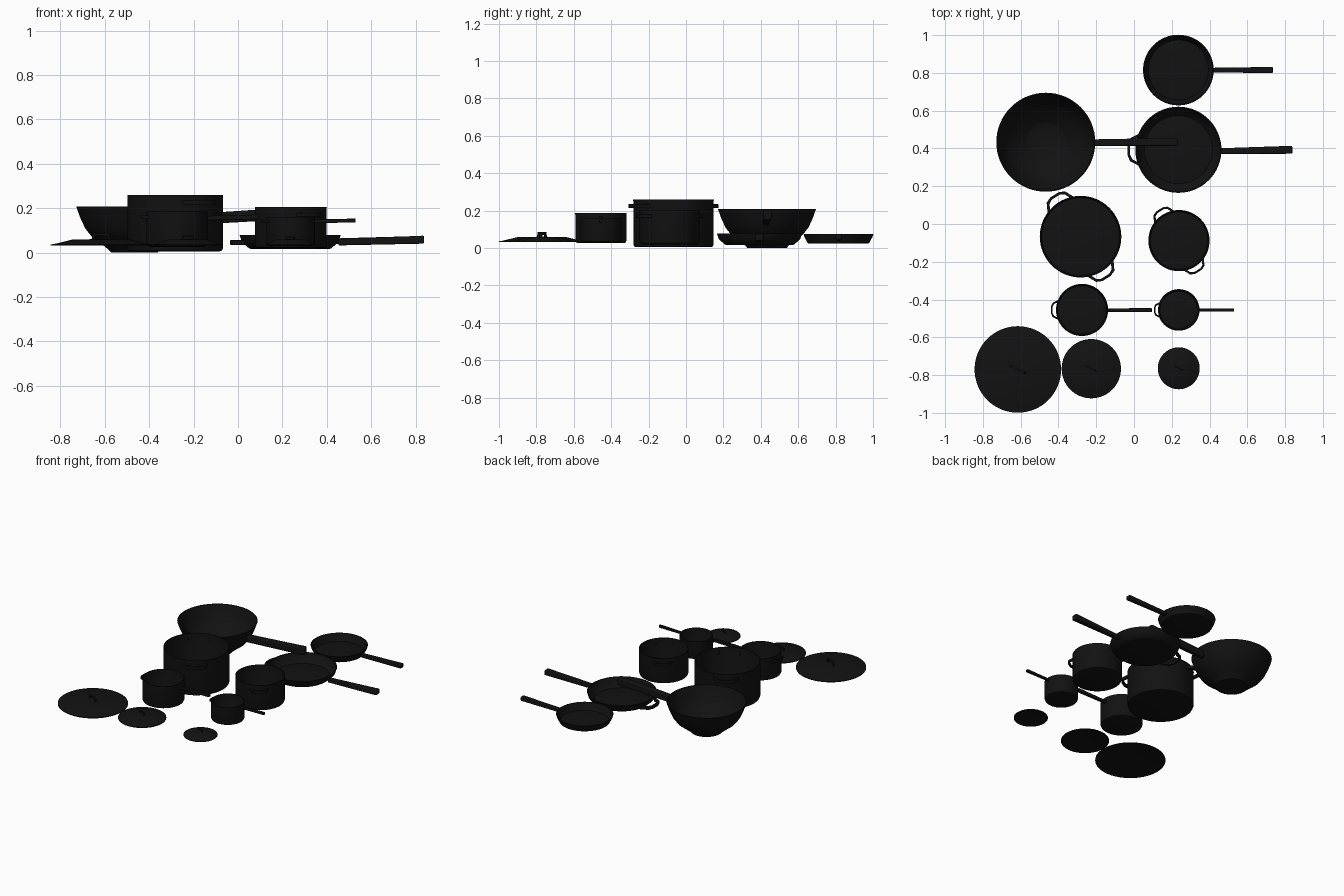
import bpy, bmesh, math
from mathutils import Vector, Matrix

if "Cube" in bpy.data.objects:
    bpy.data.objects.remove(bpy.data.objects["Cube"])

black = bpy.data.materials.new("black_enamel")
black.diffuse_color = (0.006, 0.006, 0.006, 1)
black.use_nodes = True
black.node_tree.nodes["Principled BSDF"].inputs["Base Color"].default_value = black.diffuse_color


def finish(bm, name, bevel=0.0):
    bmesh.ops.recalc_face_normals(bm, faces=bm.faces)
    me = bpy.data.meshes.new(name)
    bm.to_mesh(me)
    bm.free()
    ob = bpy.data.objects.new(name, me)
    bpy.context.collection.objects.link(ob)
    me.materials.append(black)
    if bevel:
        m = ob.modifiers.new("bevel", "BEVEL")
        m.width, m.segments = bevel, 2
    bpy.ops.object.select_all(action='DESELECT')
    ob.select_set(True)
    bpy.context.view_layer.objects.active = ob
    bpy.ops.object.shade_smooth_by_angle(angle=math.radians(35))
    return ob


def lathe(name, x, y, profile, n=64):
    """Revolve a profile of (radius, z) that starts and ends on the axis."""
    bm = bmesh.new()
    vs = [bm.verts.new((x + r, y, z)) for r, z in profile]
    es = [bm.edges.new(p) for p in zip(vs, vs[1:])]
    bmesh.ops.spin(bm, geom=vs + es, cent=(x, y, 0), axis=(0, 0, 1),
                   angle=2 * math.pi, steps=n, use_duplicate=False)
    bmesh.ops.remove_doubles(bm, verts=bm.verts, dist=1e-5)
    return finish(bm, name)


def vessel(name, x, y, outer, t=0.006):
    """Open pan: outer wall up, rim, inner wall down, inner floor."""
    inner = [(r - t, z + (t if i == 0 else 0)) for i, (r, z) in enumerate(outer)]
    return lathe(name, x, y, [(0, outer[0][1])] + outer + inner[::-1]
                 + [(0, outer[0][1] + t)])


def pot(name, x, y, r, z0, z1):
    return vessel(name, x, y, [(r - 0.015, z0), (r - 0.005, z0 + 0.004),
                               (r - 0.001, z0 + 0.014), (r - 0.001, z1 - 0.008),
                               (r, z1)])


def long_handle(name, a, b, wa, ha, wb, hb):
    """Tapered bar running in +x from a to b."""
    bm = bmesh.new()
    rings = []
    for p, w, h in ((a, wa, ha), (b, wb, hb)):
        rings.append([bm.verts.new(Vector(p) + Vector((0, sy * w / 2, sz * h / 2)))
                      for sy, sz in ((-1, -1), (1, -1), (1, 1), (-1, 1))])
    for i in range(4):
        j = (i + 1) % 4
        bm.faces.new((rings[0][i], rings[0][j], rings[1][j], rings[1][i]))
    bm.faces.new(rings[0])
    bm.faces.new(rings[1])
    return finish(bm, name, min(wa, ha) * 0.2)


def loop_handle(name, x, y, r, z, angle, w, d, t, h):
    """Flat looped grip on a wall of radius r, half width w, reach d."""
    base = math.sqrt(r * r - w * w) - 0.004
    outer = [(base, w), (r + 0.7 * d, 0.68 * w), (r + d, 0.3 * w)]
    outer += [(a, -b) for a, b in reversed(outer)]
    inner = [(base, w - 1.3 * t), (r + 0.7 * d - t, 0.68 * w - 0.6 * t),
             (r + d - t, 0.3 * w)]
    inner += [(a, -b) for a, b in reversed(inner)]
    bm = bmesh.new()
    rings = [[bm.verts.new((*p, z + s * h / 2)) for p, s in
              ((o, -1), (o, 1), (i, 1), (i, -1))] for o, i in zip(outer, inner)]
    for p, q in zip(rings, rings[1:]):
        for i in range(4):
            j = (i + 1) % 4
            bm.faces.new((p[i], p[j], q[j], q[i]))
    bm.faces.new(rings[0])
    bm.faces.new(rings[-1])
    bm.transform(Matrix.Translation((x, y, 0)) @ Matrix.Rotation(math.radians(angle), 4, 'Z'))
    return finish(bm, name, 0.002)


def lid(name, x, y, r):
    """Stepped shallow lid with a small bridge grip."""
    k = r / 0.228
    lathe(name, x, y, [(0, 0.045), (r * 0.55, 0.045), (r * 0.96, 0.031), (r, 0.031),
                       (r, 0.036), (r * 0.9, 0.040), (r * 0.58, 0.058), (0, 0.061)])
    bm = bmesh.new()
    L, t = 0.048 * k, 0.008 * k
    top = 0.061 + 0.024 * k
    side = [(-L, 0.056), (-L * 0.8, top), (L * 0.8, top), (L, 0.056),
            (L - 1.4 * t, 0.056), (L * 0.8 - t, top - t),
            (-L * 0.8 + t, top - t), (-L + 1.4 * t, 0.056)]
    f = bm.faces.new([bm.verts.new((a, -0.006 * k, b)) for a, b in side])
    g = bmesh.ops.extrude_face_region(bm, geom=[f])
    bmesh.ops.translate(bm, vec=(0, 0.012 * k, 0),
                        verts=[v for v in g["geom"] if isinstance(v, bmesh.types.BMVert)])
    bm.transform(Matrix.Translation((x, y, 0)) @ Matrix.Rotation(math.radians(-27), 4, 'Z'))
    finish(bm, name + "_grip")


# Frying pans
vessel("small_frying_pan", 0.235, 0.815,
       [(0.155, 0.023), (0.165, 0.027), (0.182, 0.06), (0.187, 0.076)])
long_handle("small_frying_pan_handle", (0.415, 0.815, 0.05), (0.735, 0.815, 0.057),
            0.024, 0.026, 0.033, 0.03)
vessel("large_frying_pan", 0.235, 0.393,
       [(0.175, 0.016), (0.186, 0.019), (0.218, 0.048), (0.228, 0.079)])
long_handle("large_frying_pan_handle", (0.452, 0.386, 0.046), (0.838, 0.393, 0.058),
            0.03, 0.028, 0.042, 0.036)
loop_handle("large_frying_pan_loop", 0.235, 0.393, 0.226, 0.045, 180, 0.088, 0.044, 0.014, 0.022)

# Wok
vessel("wok", -0.467, 0.433,
       [(0.105, 0.0), (0.115, 0.012), (0.15, 0.04), (0.195, 0.075), (0.222, 0.11),
        (0.245, 0.16), (0.262, 0.208)])
long_handle("wok_handle", (-0.225, 0.43, 0.148), (0.23, 0.435, 0.176),
            0.036, 0.048, 0.042, 0.054)

# Two-handled pots
pot("stock_pot", -0.283, -0.067, 0.216, 0.005, 0.26)
pot("casserole", 0.238, -0.088, 0.162, 0.02, 0.204)
for side, a in (("back", 122), ("front", -58)):
    loop_handle("stock_pot_loop_" + side, -0.283, -0.067, 0.215, 0.224, a, 0.084, 0.046, 0.014, 0.022)
    loop_handle("casserole_loop_" + side, 0.238, -0.088, 0.161, 0.17, a, 0.065, 0.034, 0.011, 0.018)

# Saucepans
pot("saucepan", -0.275, -0.455, 0.138, 0.026, 0.187)
long_handle("saucepan_handle", (-0.142, -0.456, 0.155), (0.095, -0.456, 0.16),
            0.018, 0.02, 0.022, 0.023)
loop_handle("saucepan_loop", -0.275, -0.455, 0.137, 0.16, 180, 0.055, 0.028, 0.009, 0.015)
pot("small_saucepan", 0.237, -0.455, 0.11, 0.03, 0.16)
long_handle("small_saucepan_handle", (0.342, -0.455, 0.141), (0.53, -0.455, 0.144),
            0.015, 0.016, 0.018, 0.018)
loop_handle("small_saucepan_loop", 0.237, -0.455, 0.109, 0.14, 180, 0.044, 0.022, 0.008, 0.013)

# Lids
lid("large_lid", -0.615, -0.77, 0.229)
lid("medium_lid", -0.226, -0.766, 0.157)
lid("small_lid", 0.237, -0.764, 0.111)
